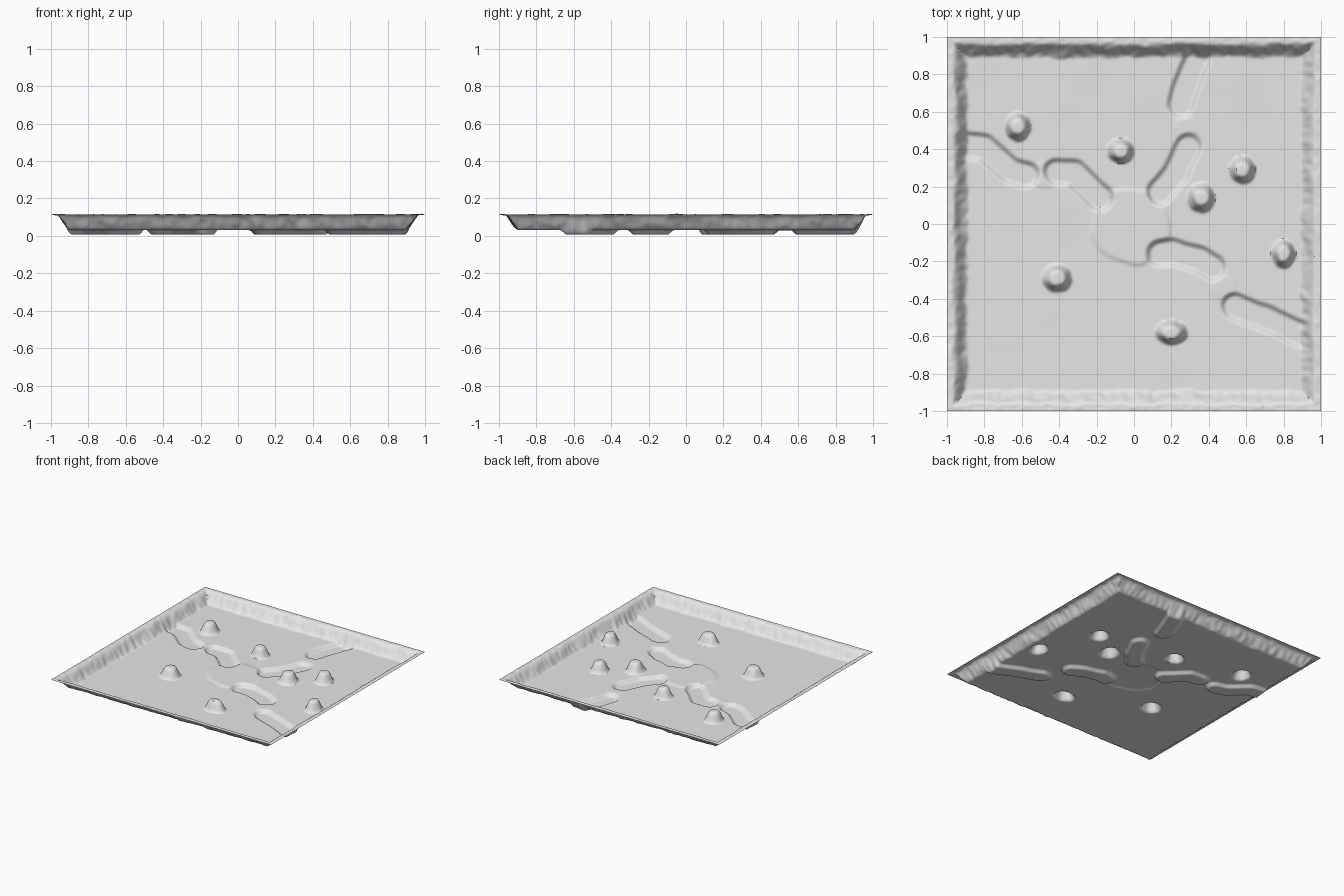
import bpy, bmesh, math
from mathutils import Vector, noise

if "Cube" in bpy.data.objects:
    bpy.data.objects.remove(bpy.data.objects["Cube"])

N = 230                      # grid resolution
FLOOR, TRENCH, RIM = 0.031, 0.007, 0.114

# Trench centre lines
TRENCHES = [
    [(-0.92, 0.42), (-0.80, 0.41), (-0.66, 0.29), (-0.58, 0.265)],
    [(-0.41, 0.28), (-0.32, 0.27), (-0.18, 0.14)],
    [(0.35, 0.92), (0.28, 0.74), (0.25, 0.64)],
    [(0.29, 0.41), (0.22, 0.27), (0.14, 0.17)],
    [(0.14, -0.16), (0.21, -0.15), (0.35, -0.19), (0.42, -0.23)],
    [(0.54, -0.44), (0.70, -0.50), (0.92, -0.60)],
]
SEGMENTS = [(Vector(a), Vector(b)) for t in TRENCHES for a, b in zip(t, t[1:])]

# Low round platforms: x, y, radius, rise
PLATFORMS = [(-0.02, -0.01, 0.22, 0.008), (-0.48, 0.26, 0.08, 0.003),
             (0.27, 0.51, 0.075, 0.003), (0.48, -0.34, 0.075, 0.003)]

# Rock mounds: x, y, radius x, radius y
MOUNDS = [(-0.62, 0.52, 0.068, 0.075), (-0.07, 0.39, 0.070, 0.066),
          (0.58, 0.29, 0.068, 0.073), (0.36, 0.14, 0.072, 0.078),
          (0.80, -0.16, 0.062, 0.075), (-0.41, -0.29, 0.078, 0.074),
          (0.20, -0.58, 0.085, 0.064)]


def step(a, b, v):
    """Smooth 0-1 ramp from a to b."""
    t = min(1.0, max(0.0, (v - a) / (b - a)))
    return t * t * (3 - 2 * t)


def segment_distance(p, a, b):
    d = b - a
    t = min(1.0, max(0.0, (p - a).dot(d) / d.length_squared))
    return (p - a - d * t).length


def height(x, y):
    p = Vector((x, y))
    rough = noise.noise((x * 9, y * 9, 0.3))
    fine = noise.noise((x * 24, y * 24, 4.1))
    z = FLOOR + 0.0015 * noise.noise((x * 3, y * 3, 7.0))
    # raised platforms
    for cx, cy, r, rise in PLATFORMS:
        d = math.hypot(x - cx, y - cy) + 0.02 * rough
        z += rise * (1 - step(r - 0.03, r, d))
    # sunken trenches
    d = min(segment_distance(p, a, b) for a, b in SEGMENTS) + 0.008 * rough
    z += (TRENCH - z) * (1 - step(0.048, 0.082, d))
    # steep mounds with a slightly domed top
    for cx, cy, rx, ry in MOUNDS:
        r = math.hypot((x - cx) / rx, (y - cy) / ry)
        if r < 1.4:
            r += 0.07 * fine
            z += 0.078 * (1 - step(0.42, 1.12, r)) + 0.004 * max(0, 0.5 - r)
    # banked wall and ragged rim
    e = 1 - max(abs(x), abs(y))
    wall = 1 - step(0.03, 0.115, e + 0.012 * rough + 0.010 * fine)
    rim = RIM + (0.006 * fine + 0.003 * rough) * step(-0.01, 0.03, e)
    return z + (rim - z) * wall


# Terrain tile as one open sheet
bm = bmesh.new()
bmesh.ops.create_grid(bm, x_segments=N, y_segments=N, size=1.0)
for v in bm.verts:
    v.co.z = height(v.co.x, v.co.y)
mesh = bpy.data.meshes.new("terrain_basin")
bm.to_mesh(mesh)
bm.free()

terrain = bpy.data.objects.new("terrain_basin", mesh)
bpy.context.collection.objects.link(terrain)

stone = bpy.data.materials.new("pale_grey_stone")
stone.diffuse_color = (0.8, 0.8, 0.8, 1)
stone.use_nodes = True
stone.node_tree.nodes["Principled BSDF"].inputs["Base Color"].default_value = stone.diffuse_color
mesh.materials.append(stone)

bpy.context.view_layer.objects.active = terrain
terrain.select_set(True)
bpy.ops.object.shade_smooth_by_angle(angle=math.radians(40))
